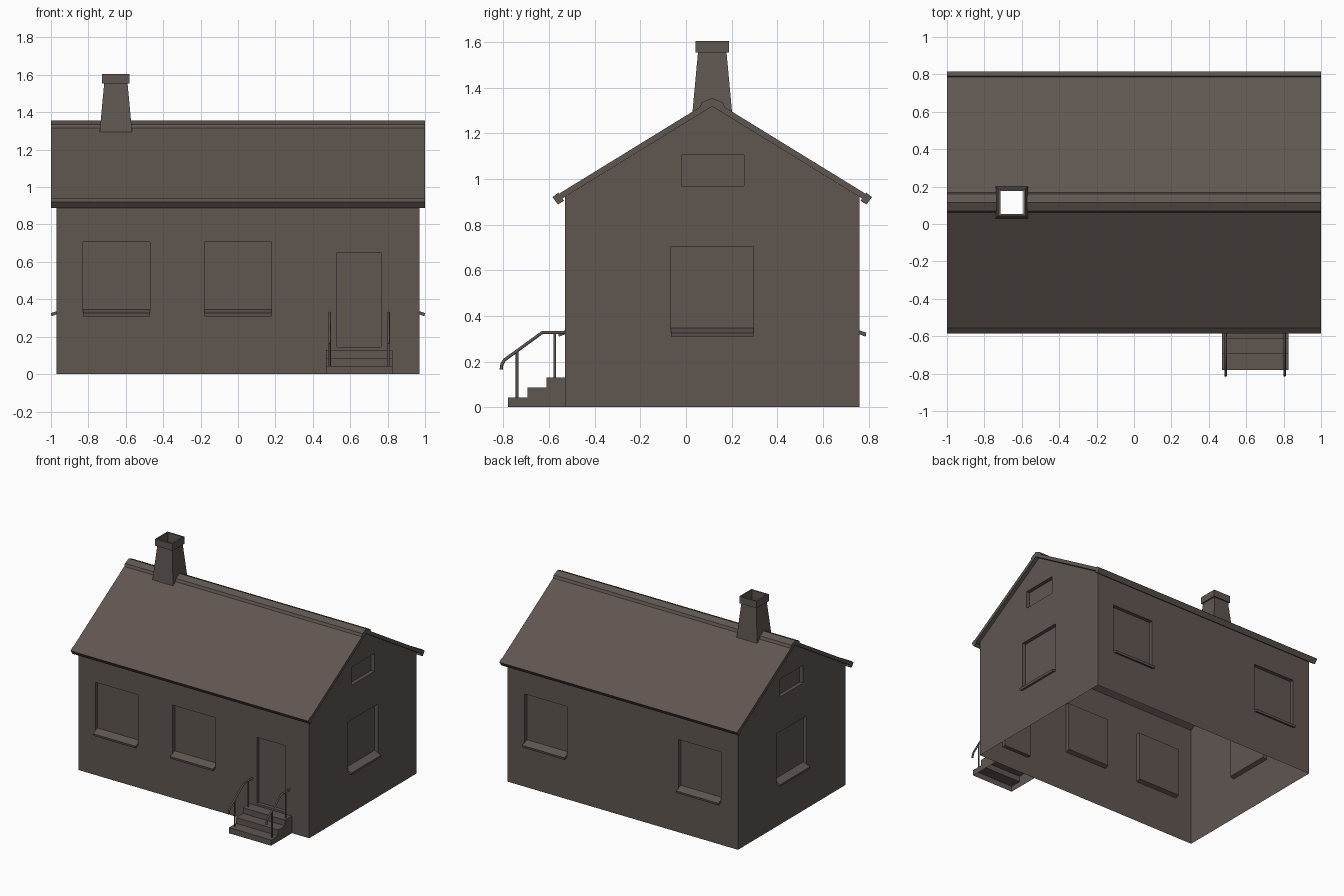
import bpy, bmesh
from mathutils import Vector

if "Cube" in bpy.data.objects:
    bpy.data.objects.remove(bpy.data.objects["Cube"])

mat = bpy.data.materials.new("dark_warm_grey")
mat.diffuse_color = (0.115, 0.093, 0.081, 1)
mat.use_nodes = True
mat.node_tree.nodes["Principled BSDF"].inputs["Base Color"].default_value = mat.diffuse_color
RIDGE = 0.115            # y of the ridge line
X, YF, YB = 0.97, -0.53, 0.76


def finish(name, bm):
    bmesh.ops.recalc_face_normals(bm, faces=bm.faces)
    me = bpy.data.meshes.new(name)
    bm.to_mesh(me)
    bm.free()
    me.materials.append(mat)
    ob = bpy.data.objects.new(name, me)
    bpy.context.collection.objects.link(ob)
    return ob


def prism(name, pts, a, b, place):
    """Closed prism: 2D profile swept from a to b; place(t, u, v) gives xyz."""
    bm = bmesh.new()
    lo = [bm.verts.new(place(a, u, v)) for u, v in pts]
    hi = [bm.verts.new(place(b, u, v)) for u, v in pts]
    bm.faces.new(lo)
    bm.faces.new(hi)
    n = len(pts)
    for i in range(n):
        bm.faces.new((lo[i], lo[(i + 1) % n], hi[(i + 1) % n], hi[i]))
    return finish(name, bm)


def box(name, x0, x1, y0, y1, z0, z1):
    return prism(name, [(y0, z0), (y1, z0), (y1, z1), (y0, z1)], x0, x1,
                 lambda t, u, v: (t, u, v))


def cut(target, cutter):
    m = target.modifiers.new("cut", 'BOOLEAN')
    m.operation = 'DIFFERENCE'
    m.solver = 'EXACT'
    m.object = cutter
    bpy.context.view_layer.objects.active = target
    bpy.ops.object.modifier_apply(modifier=m.name)


def remove(ob):
    bpy.data.objects.remove(ob, do_unlink=True)


def drop_faces(ob, rule):
    bm = bmesh.new()
    bm.from_mesh(ob.data)
    bm.normal_update()
    bmesh.ops.delete(bm, geom=[f for f in bm.faces if rule(f.normal, f.calc_center_median())],
                     context='FACES')
    bm.to_mesh(ob.data)
    bm.free()


along_x = lambda t, u, v: (t, u, v)
gable = lambda t, u, v: (t, RIDGE + u, v)

# house shell
walls = prism("walls", [(YF, 0), (YB, 0), (YB, 0.921), (RIDGE, 1.318), (YF, 0.921)],
              -X, X, along_x)

# each wall: maps (along, outward, z) to xyz
WALL = {
    "front": lambda t, o, z: (t, YF - o, z),
    "back": lambda t, o, z: (t, YB + o, z),
    "right": lambda t, o, z: (X + o, t, z),
    "left": lambda t, o, z: (-X - o, t, z),
}
SILL = [(-0.03, 0.33), (0.027, 0.309), (0.03, 0.326), (-0.03, 0.347)]
windows = [("front", -0.83, -0.47), ("front", -0.18, 0.18),
           ("back", -0.825, -0.47), ("back", 0.47, 0.825),
           ("right", -0.065, 0.295), ("left", -0.065, 0.295)]
openings = [(s, a, b, 0.33, 0.705) for s, a, b in windows]
openings += [("front", 0.53, 0.765, 0.145, 0.65),
             ("right", -0.02, 0.255, 0.97, 1.105), ("left", -0.02, 0.255, 0.97, 1.105)]

# recessed windows and door
for side, a, b, z0, z1 in openings:
    c = prism("opening_cutter", [(-0.028, z0), (0.05, z0), (0.05, z1), (-0.028, z1)],
              a, b, WALL[side])
    cut(walls, c)
    remove(c)
# open underside and open top beneath the roof
drop_faces(walls, lambda n, c: c.z < 0.01 or 0.5 < abs(n.z) < 0.95)

# window sills
for i, (side, a, b) in enumerate(windows):
    prism(f"sill_{side}_{i}", SILL, a, b, WALL[side])

# roof slabs, eave boards and ridge cap
roof = prism("roof", [(-0.675, 0.933), (0, 1.348), (0.675, 0.933),
                      (0.66, 0.912), (0, 1.318), (-0.66, 0.912)], -1, 1, gable)
for name, s in (("front_eave", -1), ("back_eave", 1)):
    prism(name, [(s * 0.675, 0.94), (s * 0.70, 0.92), (s * 0.676, 0.888), (s * 0.65, 0.904)],
          -1, 1, gable)
cap = prism("ridge_cap", [(-0.057, 1.308), (-0.046, 1.335), (0, 1.355), (0.046, 1.335),
                          (0.057, 1.308), (0, 1.335)], -1, 1, gable)

# flue hole through the roof
CX = -0.653
flue = box("flue_cutter", CX - 0.08, CX + 0.08, RIDGE - 0.078, RIDGE + 0.078, 1.1, 1.6)
cut(roof, flue)
cut(cap, flue)
remove(flue)


def square_tube(name, rings, closed):
    """Square rings (half width, z) joined in order into an open or closed tube."""
    bm = bmesh.new()
    loops = [[bm.verts.new((CX + sx * h, RIDGE + sy * h, z))
              for sx, sy in ((-1, -1), (1, -1), (1, 1), (-1, 1))] for h, z in rings]
    pairs = list(zip(loops, loops[1:]))
    if closed:
        pairs.append((loops[-1], loops[0]))
    for p, q in pairs:
        for i in range(4):
            j = (i + 1) % 4
            bm.faces.new((p[i], p[j], q[j], q[i]))
    return finish(name, bm)


# hollow chimney
square_tube("chimney_shaft", [(0.087, 1.29), (0.062, 1.56)], False)
square_tube("chimney_cap", [(0.062, 1.553), (0.073, 1.553), (0.073, 1.605), (0.062, 1.605)], True)

# front steps, open below and against the wall
steps = prism("front_steps", [(-0.53, 0), (-0.78, 0), (-0.78, 0.043), (-0.695, 0.043),
                              (-0.695, 0.087), (-0.612, 0.087), (-0.612, 0.13), (-0.53, 0.13)],
              0.47, 0.825, along_x)
drop_faces(steps, lambda n, c: c.z < 0.001 or c.y > -0.531)


# handrails
def rail(name, x, path, r):
    cu = bpy.data.curves.new(name, 'CURVE')
    cu.dimensions = '3D'
    cu.bevel_depth = r
    cu.bevel_resolution = 2
    cu.use_fill_caps = True
    sp = cu.splines.new('POLY')
    sp.points.add(len(path) - 1)
    for p, (y, z) in zip(sp.points, path):
        p.co = (x, y, z, 1)
    cu.materials.append(mat)
    ob = bpy.data.objects.new(name, cu)
    bpy.context.collection.objects.link(ob)


for side, x in (("left", 0.49), ("right", 0.805)):
    rail(f"{side}_handrail", x, [(-0.53, 0.327), (-0.63, 0.327), (-0.795, 0.207),
                                 (-0.806, 0.19), (-0.81, 0.165)], 0.007)
    rail(f"{side}_post_upper", x, [(-0.575, 0.125), (-0.575, 0.325)], 0.006)
    rail(f"{side}_post_lower", x, [(-0.74, 0.04), (-0.74, 0.247)], 0.006)
